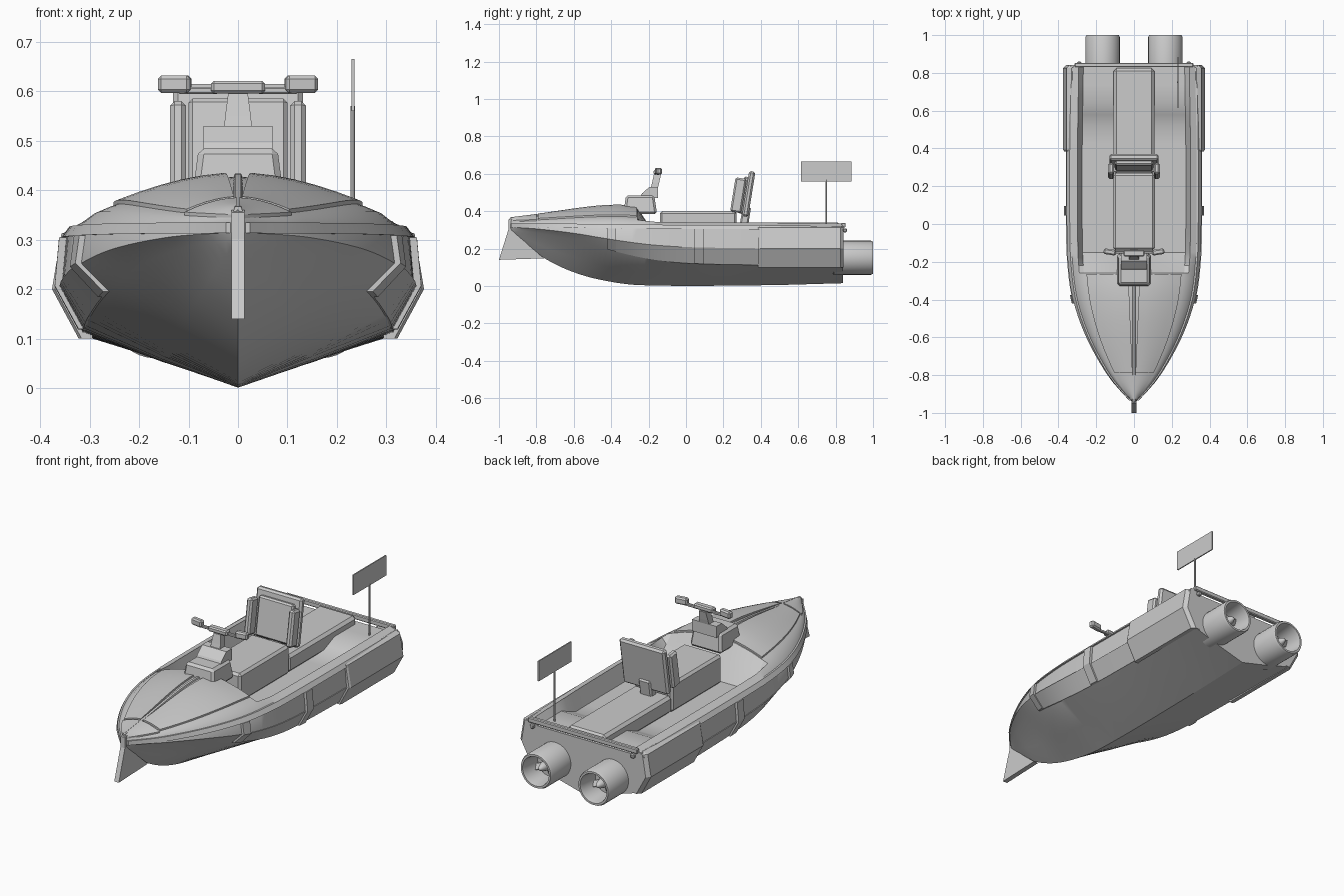
import bpy, bmesh, math
from mathutils import Vector, Matrix

if "Cube" in bpy.data.objects:
    bpy.data.objects.remove(bpy.data.objects["Cube"])


def interp(tab, y):
    """Smooth interpolation through (y, value) pairs."""
    if y <= tab[0][0]:
        return tab[0][1]
    for i in range(len(tab) - 1):
        (a, va), (b, vb) = tab[i], tab[i + 1]
        if y <= b:
            s = (vb - va) / (b - a)
            pa, pb = tab[max(i - 1, 0)], tab[min(i + 2, len(tab) - 1)]
            ma = (vb - pa[1]) / (b - pa[0]) if i else s
            mb = (pb[1] - va) / (pb[0] - a)
            t, h = (y - a) / (b - a), b - a
            return (va * (2*t**3 - 3*t**2 + 1) + ma * h * (t**3 - 2*t**2 + t)
                    + vb * (3*t**2 - 2*t**3) + mb * h * (t**3 - t**2))
    return tab[-1][1]


WIDTH = [(-.945, .006), (-.9, .05), (-.8, .135), (-.6, .25), (-.4, .322), (-.2, .35), (0, .356), (.4, .356), (.84, .348)]
CHINE_X = [(-.945, .004), (-.8, .105), (-.6, .2), (-.4, .265), (-.2, .298), (0, .308), (.84, .31)]
CHINE_Z = [(-.945, .3), (-.8, .285), (-.6, .245), (-.4, .19), (-.2, .145), (0, .122), (.4, .112), (.84, .105)]
KEEL = [(-.945, .295), (-.85, .215), (-.76, .15), (-.625, .083), (-.465, .035), (-.25, .005), (.4, .004), (.84, .015)]
GUNWALE = [(-.945, .335), (-.6, .333), (-.2, .328), (.4, .325), (.84, .32)]
CROWN = [(-.945, .36), (-.8, .378), (-.5, .42), (-.35, .428), (-.26, .42)]


def finish(name, bm, smooth=None):
    bmesh.ops.recalc_face_normals(bm, faces=bm.faces)
    me = bpy.data.meshes.new(name)
    bm.to_mesh(me)
    bm.free()
    ob = bpy.data.objects.new(name, me)
    bpy.context.collection.objects.link(ob)
    if smooth:
        bpy.ops.object.select_all(action='DESELECT')
        ob.select_set(True)
        bpy.context.view_layer.objects.active = ob
        bpy.ops.object.shade_smooth_by_angle(angle=math.radians(smooth))
    return ob


def loft(name, rings, smooth=None):
    bm = bmesh.new()
    vs = [[bm.verts.new(p) for p in r] for r in rings]
    n = len(vs[0])
    for a, b in zip(vs, vs[1:]):
        for i in range(n):
            bm.faces.new((a[i], a[(i + 1) % n], b[(i + 1) % n], b[i]))
    bm.faces.new(vs[0])
    bm.faces.new(vs[-1])
    return finish(name, bm, smooth)


def box(name, c, size, bevel=0, rot=0, top=(1, 1), rotz=0):
    bm = bmesh.new()
    bmesh.ops.create_cube(bm, size=1)
    for v in bm.verts:
        if v.co.z > 0:
            v.co.x *= top[0]
            v.co.y *= top[1]
        v.co = Vector((v.co.x * size[0], v.co.y * size[1], v.co.z * size[2]))
    if bevel:
        bmesh.ops.bevel(bm, geom=bm.edges[:], offset=bevel, segments=1, affect='EDGES')
    bm.transform(Matrix.Translation(c) @ Matrix.Rotation(rotz, 4, 'Z') @ Matrix.Rotation(rot, 4, 'X'))
    return finish(name, bm)


def prism(name, yz, x0, x1):
    return loft(name, [[(x, y, z) for y, z in yz] for x in (x0, x1)])


def spin(name, profile, cx, cz, n=32):
    """Closed (radius, y) profile turned about a y-direction axis."""
    bm = bmesh.new()
    rings = [[bm.verts.new((cx + r * math.cos(2*math.pi*k/n), y, cz + r * math.sin(2*math.pi*k/n)))
              for r, y in profile] for k in range(n)]
    m = len(profile)
    for k in range(n):
        a, b = rings[k], rings[(k + 1) % n]
        for i in range(m):
            bm.faces.new((a[i], a[(i + 1) % m], b[(i + 1) % m], b[i]))
    bmesh.ops.remove_doubles(bm, verts=bm.verts[:], dist=.0002)
    return finish(name, bm, 35)


def steps(a, b, n):
    return [a + (b - a) * i / n for i in range(n + 1)]


def deck(y, f):
    g = interp(GUNWALE, y)
    return g + (interp(CROWN, y) - g) * (1 - abs(f) ** 1.8)


def side(y):
    w, g, cz = interp(WIDTH, y), interp(GUNWALE, y), interp(CHINE_Z, y)
    return [(interp(CHINE_X, y), cz), (w, cz + (g - cz) * .42), (w * .975, g - .022), (w * .93, g)]


# Hull: bottom, flared sides, crowned bow deck and open cockpit in one skin
def floor(y):
    return .25 if y < .52 else .25 + .05 * min((y - .52) / .12, 1)


def hull_ring(y):
    w, g, k = interp(WIDTH, y), interp(GUNWALE, y), interp(KEEL, y)
    s = side(y)
    half = [(0, k), (s[0][0] * .5, k + (s[0][1] - k) * .46)] + s
    t = min(max((y + .26) / .11, 0), 1)
    for f, z in ((.84, g + .014), (.77, floor(y)), (.55, floor(y)), (.3, floor(y)), (0, floor(y))):
        half.append((w * f, deck(y, f) * (1 - t) + z * t))
    full = half + [(-x, z) for x, z in half[-2:0:-1]]
    return [(x, y, z) for x, z in full]


ys = steps(-.945, -.26, 24) + steps(-.22, -.15, 2) + steps(-.05, .52, 6) + [.58, .64, .74, .84]
loft('hull', [hull_ring(y) for y in ys], 28)


# Strips lying on the hull sides
def side_strip(name, y0, y1, n, lo, hi, off):
    for sx in (1, -1):
        rings = []
        for y in steps(y0, y1, n):
            s = side(y)[lo:hi]
            ring = [(x + off, z) for x, z in s] + [(x * .95, z) for x, z in reversed(s)]
            rings.append([(sx * x, y, z) for x, z in ring])
        loft(name, rings, 28)


side_strip('rub_rail', -.935, .84, 36, 2, 4, .009)
side_strip('front_side_rib', -.42, -.375, 2, 0, 3, .012)
side_strip('middle_side_rib', .045, .095, 1, 0, 3, .014)
side_strip('side_panel', -.375, .045, 8, 0, 2, .004)
side_strip('aft_side_panel', .095, .39, 3, 0, 2, .004)

# Rear side armour
for sx in (1, -1):
    sec = [(.3, .1), (.322, .1), (.376, .2), (.357, .312), (.33, .322), (.3, .312)]
    rings = [[(sx * (x - d), y, z) for x, z in sec] for y, d in ((.385, .006), (.395, 0), (.825, 0), (.843, .018))]
    loft('rear_side_armour', rings)


# Raised deck covers, following the crown of the bow
def cover(name, y0, y1, n, inner, outer, lift):
    for sx in (1, -1):
        rings = []
        for y in steps(y0, y1, n):
            w = interp(WIDTH, y)
            fs = steps(inner(y) / w, outer, 5)
            top = [(sx * f * w, y, deck(y, f) + lift) for f in fs]
            low = [(x, y_, z - lift - .01) for x, y_, z in reversed(top)]
            rings.append(top + low)
        loft(name, rings, 28)


cover('deck_hatch', -.79, -.265, 12, lambda y: .008 + .022 * (y + .79) / .52, .73, .008)
cover('nose_cover', -.935, -.8, 5, lambda y: .002, .8, .007)
loft('deck_spine', [[(x, y, deck(y, 0) + z) for x, z in ((-.012, -.01), (-.006, .006), (.006, .006), (.012, -.01))]
                    for y in steps(-.94, -.27, 12)])

# Bow fin with stem
prism('bow_fin', [(-1, .14), (-.76, .148), (-.85, .225), (-.925, .3), (-.93, .36), (-.948, .355), (-.95, .3)], -.013, .013)

# Steering console, column and handlebar
box('console_base', (0, -.245, .435), (.185, .18, .1), .012, 0, (.86, .84))
prism('console_top', [(-.25, .47), (-.235, .495), (-.195, .53), (-.15, .53), (-.15, .47)], -.07, .07)
loft('steering_column', [[(sx * w, y + d, z) for sx, d in ((-1, -.02), (1, -.02), (1, .018), (-1, .018))]
                         for w, y, z in ((.03, -.175, .5), (.026, -.162, .55), (.02, -.152, .595))])
box('handlebar_centre', (0, -.155, .608), (.11, .035, .026), .006)
for sx in (1, -1):
    box('handlebar_arm', (sx * .08, -.15, .601), (.08, .014, .014), .003)
    box('handlebar_grip', (sx * .128, -.148, .614), (.066, .03, .036), .007, 0, (1, 1), sx * .15)

# Seats
box('front_bench', (0, .065, .325), (.22, .41, .15), .012)
box('rear_bench', (0, .545, .295), (.215, .56, .09), .014)
tilt = -.16
box('seat_back', (0, .335, .492), (.262, .034, .245), .01, tilt)
box('seat_back_pad', (0, .31, .485), (.2, .03, .2), .008, tilt)
for sx in (1, -1):
    box('seat_bolster', (sx * .121, .28, .485), (.032, .06, .185), .009, tilt)
box('seat_bracket', (0, .317, .37), (.07, .045, .11), .008, tilt)

# Transom lip and tie-down knobs
box('transom_lip', (0, .842, .325), (.63, .022, .026), .004)
for sx in (1, -1):
    box('transom_knob', (sx * .29, .85, .297), (.022, .02, .022), .005)

# Flag pole and plate
spin('flag_pole', [(0, -.14), (.0045, -.14), (.0045, .14), (0, .14)], 0, 0, 8).matrix_world = (
    Matrix.Translation((.232, .75, .43)) @ Matrix.Rotation(math.pi / 2, 4, 'X'))
box('flag_plate', (.232, .75, .612), (.006, .27, .105))

# Twin ducted thrusters
for sx in (1, -1):
    cx, cz = sx * .166, .151
    spin('thruster_duct', [(0, .78), (.08, .78), (.091, .79), (.091, .99), (.086, 1), (.076, 1),
                           (.072, .985), (.066, .89), (0, .89)], cx, cz)
    spin('thruster_hub', [(0, .88), (.024, .88), (.024, .925), (.018, .95), (.008, .968), (0, .972)], cx, cz, 16)
    for k in range(4):
        bm = bmesh.new()
        bmesh.ops.create_cube(bm, size=1)
        bm.transform(Matrix.Translation((cx, .91, cz)) @ Matrix.Rotation(k * math.pi / 2 + .4, 4, 'Y')
                     @ Matrix.Translation((0, 0, .044)) @ Matrix.Rotation(.7, 4, 'Z')
                     @ Matrix.Diagonal((.032, .005, .052, 1)))
        finish('thruster_blade', bm)
